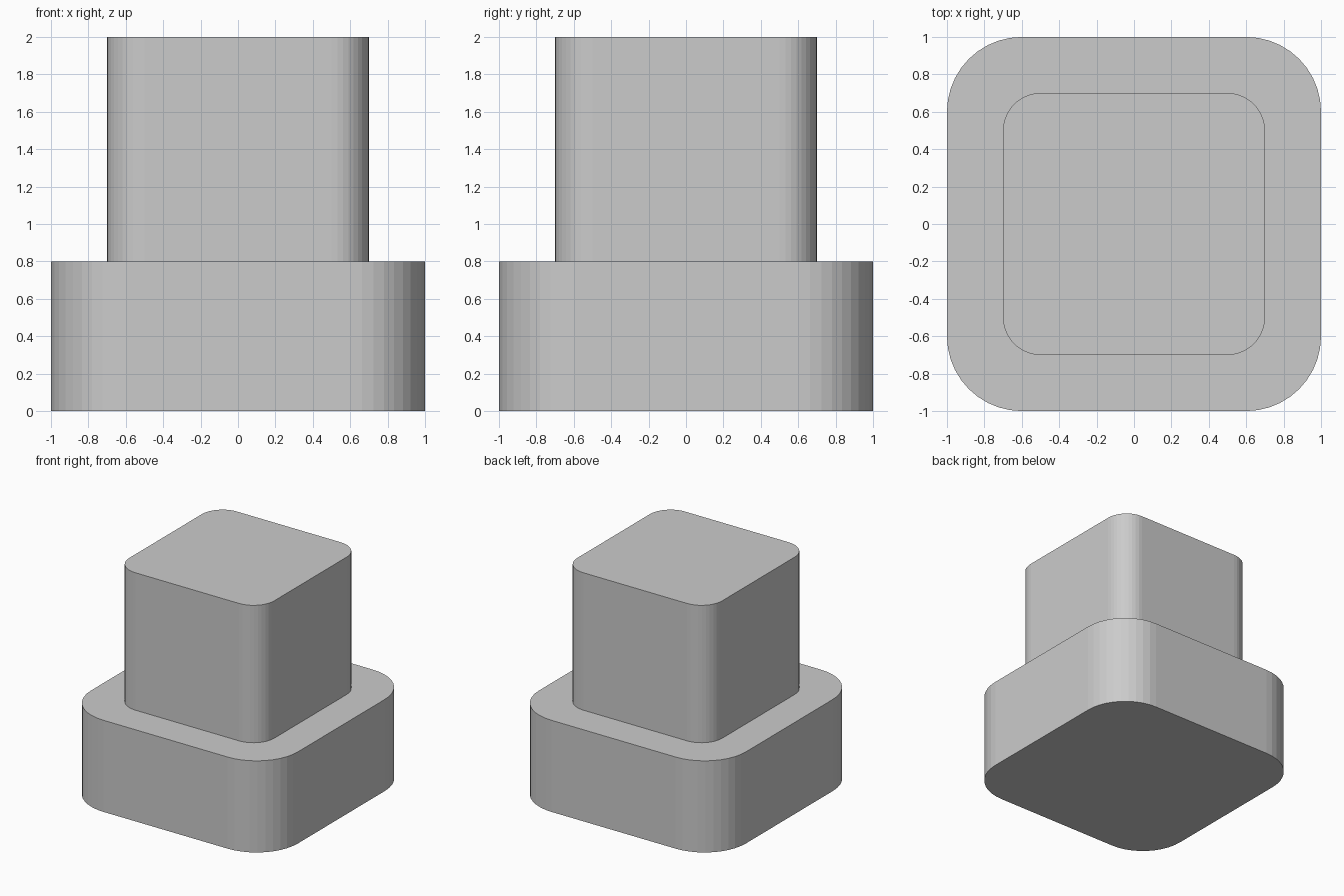
import bpy, bmesh
from math import sin, cos, pi

if "Cube" in bpy.data.objects:
    bpy.data.objects.remove(bpy.data.objects["Cube"])


def rounded_block(name, half, radius, z0, z1, segments=10):
    """Upright square block with rounded vertical corners."""
    bm = bmesh.new()
    ring = []
    inner = half - radius
    for i, (sx, sy) in enumerate([(1, 1), (-1, 1), (-1, -1), (1, -1)]):
        for k in range(segments + 1):
            a = (i + k / segments) * pi / 2
            ring.append(bm.verts.new((sx * inner + radius * cos(a),
                                      sy * inner + radius * sin(a), z0)))
    bottom = bm.faces.new(ring)
    top = bmesh.ops.extrude_face_region(bm, geom=[bottom], use_keep_orig=True)
    verts = [g for g in top["geom"] if isinstance(g, bmesh.types.BMVert)]
    bmesh.ops.translate(bm, verts=verts, vec=(0, 0, z1 - z0))
    bmesh.ops.recalc_face_normals(bm, faces=bm.faces)
    mesh = bpy.data.meshes.new(name)
    bm.to_mesh(mesh)
    bm.free()
    obj = bpy.data.objects.new(name, mesh)
    bpy.context.collection.objects.link(obj)
    return obj


# Wide base
rounded_block("base", 1.0, 0.4, 0.0, 0.8)
# Narrower upper block standing on the base
rounded_block("upper_block", 0.7, 0.2, 0.8, 2.0)
